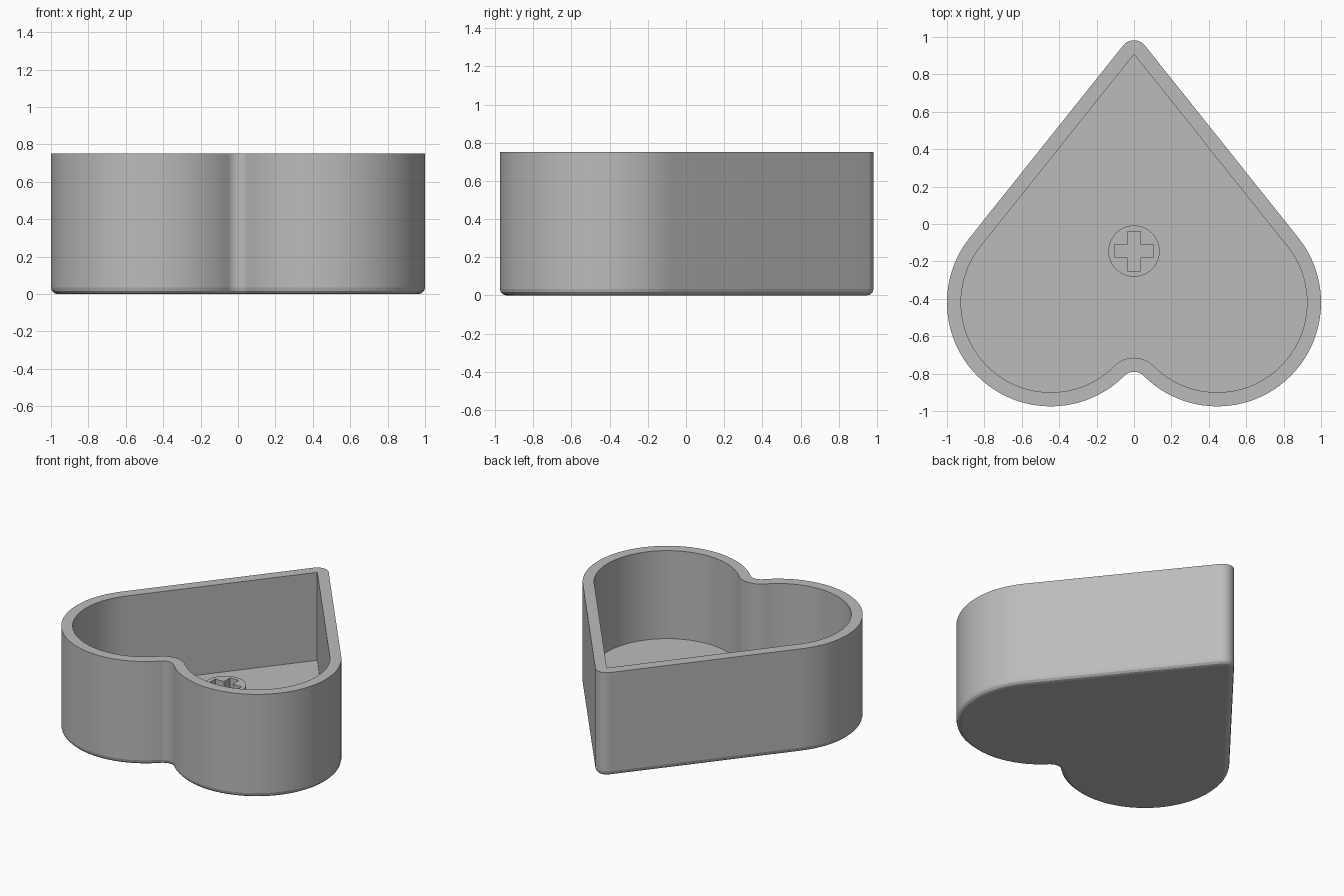
import bpy, bmesh
from math import sin, cos, pi, atan2, asin, hypot, radians
from mathutils import Vector

cube = bpy.data.objects.get("Cube")
if cube:
    bpy.data.objects.remove(cube)

# Main sizes
HEIGHT, FLOOR, WALL, ROUND = 0.75, 0.1125, 0.075, 0.034
LOBE = Vector((0.445, -0.42))      # centre of the +x lobe
LOBE_R = 0.48                      # inner lobe radius
TIP_Y, NOTCH_Y = 0.907, -0.715     # inner tip and inner notch
POST_Y, POST_R, POST_TOP = -0.145, 0.137, 0.3375

gray = bpy.data.materials.new("plain gray")
gray.use_nodes = True
color = (0.5, 0.5, 0.5, 1)
gray.diffuse_color = color
gray.node_tree.nodes["Principled BSDF"].inputs["Base Color"].default_value = color


def arc(centre, radius, start, end, steps):
    return [Vector((centre[0] + radius * cos(start + (end - start) * i / steps),
                    centre[1] + radius * sin(start + (end - start) * i / steps)))
            for i in range(steps + 1)]


def heart(grow):
    """Heart outline, offset outward from the inner wall."""
    rise, across = TIP_Y - LOBE.y, LOBE.x
    lean = atan2(across, rise) + asin(LOBE_R / hypot(across, rise))
    # notch arc that touches both lobes
    gap = LOBE.y - NOTCH_Y
    notch_r = (across ** 2 + gap ** 2 - LOBE_R ** 2) / (2 * (LOBE_R - gap))
    notch = Vector((0, NOTCH_Y - notch_r))
    meet = atan2(LOBE.y - notch.y, LOBE.x)
    half = arc((0, TIP_Y), grow, pi / 2, lean, 8)
    half += arc(LOBE, LOBE_R + grow, lean, meet - pi, 56)
    half += arc(notch, notch_r - grow, meet, pi / 2, 12)[1:]
    mirrored = [Vector((-p.x, p.y)) for p in reversed(half[1:-1])]
    return half + mirrored


def finish(bm, name):
    bmesh.ops.remove_doubles(bm, verts=bm.verts, dist=1e-5)
    bmesh.ops.recalc_face_normals(bm, faces=bm.faces)
    mesh = bpy.data.meshes.new(name)
    bm.to_mesh(mesh)
    bm.free()
    mesh.materials.append(gray)
    obj = bpy.data.objects.new(name, mesh)
    bpy.context.collection.objects.link(obj)
    return obj


def loft(name, sections):
    """Closed solid through a list of (outline, z) sections."""
    bm = bmesh.new()
    rings = [[bm.verts.new((p.x, p.y, z)) for p in pts] for pts, z in sections]
    for low, high in zip(rings, rings[1:]):
        n = len(low)
        for i in range(n):
            j = (i + 1) % n
            bm.faces.new((low[i], low[j], high[j], high[i]))
    bm.faces.new(rings[0])
    bm.faces.new(rings[-1])
    return finish(bm, name)


def smooth(obj):
    bpy.ops.object.select_all(action='DESELECT')
    obj.select_set(True)
    bpy.context.view_layer.objects.active = obj
    bpy.ops.object.shade_smooth_by_angle(angle=radians(14))


# Heart-shaped box: rounded base edge, outer wall, rim, inner wall, floor
sections = []
for i in range(4):
    a = i / 3 * pi / 2
    sections.append((heart(WALL - ROUND * (1 - sin(a))), ROUND * (1 - cos(a))))
sections += [(heart(WALL), HEIGHT), (heart(0), HEIGHT), (heart(0), FLOOR)]
smooth(loft("heart_box", sections))

# Round post on the floor
circle = arc((0, POST_Y), POST_R, 0, 2 * pi, 64)[:-1]
post = loft("socket_post", [(circle, FLOOR), (circle, POST_TOP)])

# Cross-shaped socket cut through the post
LONG, SLIM = 0.105, 0.035
corner = [(LONG, -SLIM), (LONG, SLIM), (SLIM, SLIM)]
cross = []
for turn in range(4):
    for x, y in corner:
        for _ in range(turn):
            x, y = -y, x
        cross.append(Vector((x, y + POST_Y)))
cutter = loft("cross_cutter", [(cross, FLOOR - 0.05), (cross, POST_TOP + 0.05)])
cutter.hide_render = True
cut = post.modifiers.new("cross socket", 'BOOLEAN')
cut.operation, cut.solver, cut.object = 'DIFFERENCE', 'EXACT', cutter
bpy.context.view_layer.objects.active = post
bpy.ops.object.modifier_apply(modifier=cut.name)
bpy.data.objects.remove(cutter)
smooth(post)
